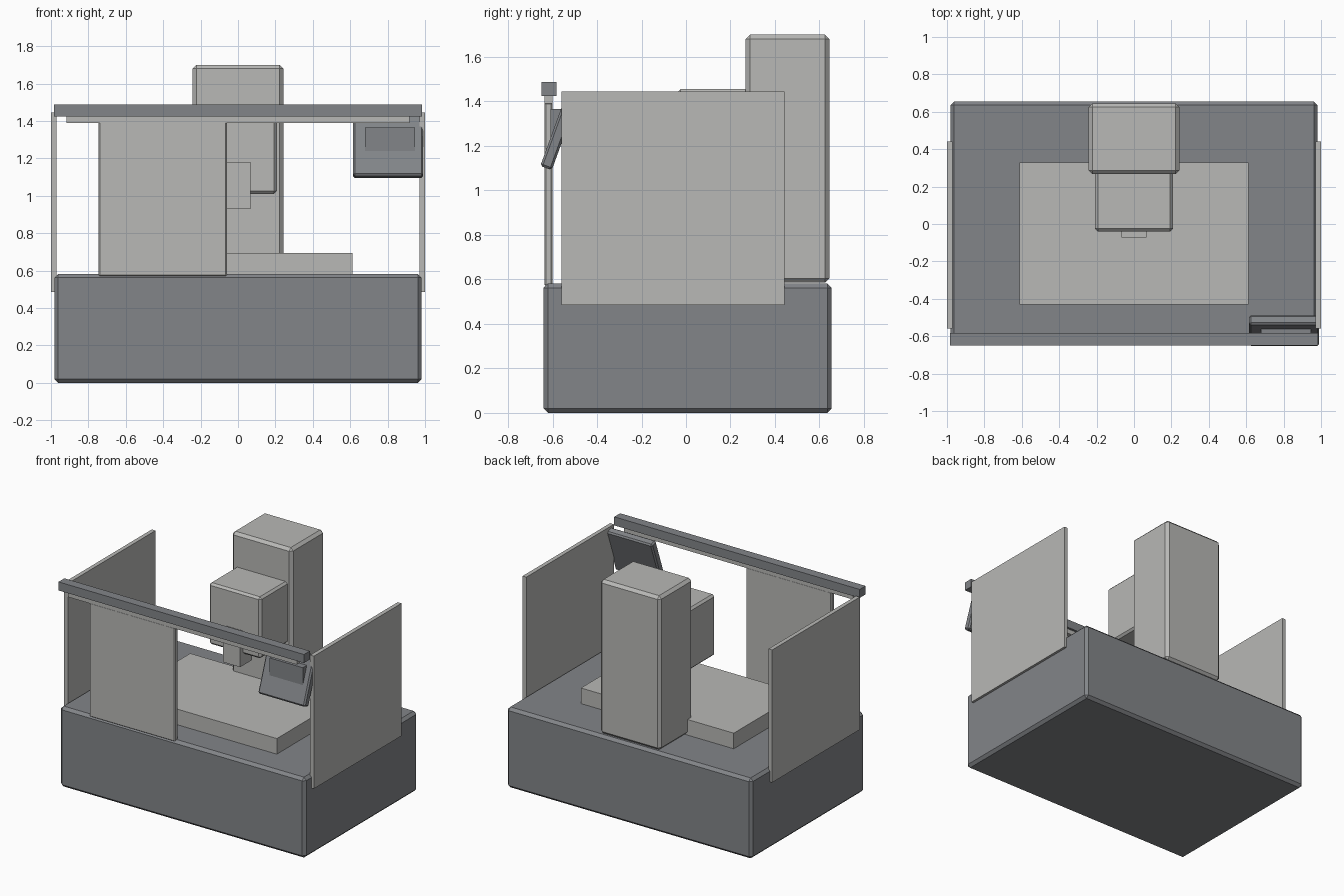
import bpy
import math
from mathutils import Matrix, Vector

cube = bpy.data.objects.get("Cube")
if cube:
    bpy.data.objects.remove(cube, do_unlink=True)


def make_material(name, rgb):
    mat = bpy.data.materials.new(name)
    mat.use_nodes = True
    mat.diffuse_color = (*rgb, 1)
    mat.node_tree.nodes["Principled BSDF"].inputs["Base Color"].default_value = (*rgb, 1)
    return mat


light = make_material("light grey paint", (0.48, 0.48, 0.465))
dark = make_material("slate grey paint", (0.225, 0.235, 0.25))


def box(name, x, y, z, mat, bevel=0.0):
    """Box from its (min, max) range on each axis, with an optional chamfer."""
    bpy.ops.mesh.primitive_cube_add(size=1)
    ob = bpy.context.object
    ob.name = ob.data.name = name
    ranges = (x, y, z)
    ob.data.transform(Matrix.Diagonal([b - a for a, b in ranges] + [1]))
    ob.location = [(a + b) / 2 for a, b in ranges]
    ob.data.materials.append(mat)
    if bevel:
        mod = ob.modifiers.new("chamfer", 'BEVEL')
        mod.width = bevel
        mod.segments = 1
    return ob


# Machine bed and work table
box("base", (-0.982, 0.982), (-0.64, 0.655), (0, 0.582), dark, 0.02)
box("work_table", (-0.612, 0.612), (-0.43, 0.328), (0.57, 0.695), light)

# Column, spindle head and spindle
box("column", (-0.242, 0.242), (0.267, 0.645), (0.585, 1.70), light, 0.02)
box("spindle_head", (-0.208, 0.208), (-0.04, 0.30), (1.01, 1.455), light, 0.015)
box("spindle", (-0.068, 0.068), (-0.073, 0.063), (0.93, 1.18), light)

# Side guards
for side, s in (("left", 1), ("right", -1)):
    box(side + "_guard", sorted((s * 0.97, s * 1.0)), (-0.56, 0.442), (0.485, 1.445), light)

# Sliding door with its track and top rail
box("door", (-0.745, -0.06), (-0.636, -0.60), (0.57, 1.395), light, 0.006)
box("door_track", (-0.917, 0.917), (-0.636, -0.60), (1.39, 1.43), light)
box("top_rail", (-0.983, 0.983), (-0.65, -0.583), (1.425, 1.487), dark)

# Tilted control panel, placed from its lower front edge
tilt = math.radians(20)
length, depth = 0.345, 0.055
panel = box("control_panel", (0.615, 0.99), (0, depth), (0, length), dark, 0.01)
panel.rotation_euler.x = -tilt
offset = Matrix.Rotation(-tilt, 3, 'X') @ Vector((0, depth / 2, length / 2))
panel.location = Vector((panel.location.x, -0.655, 1.11)) + offset

# Upright display housing standing out of the panel face
box("display", (0.68, 0.945), (-0.608, -0.56), (1.23, 1.365), dark)
